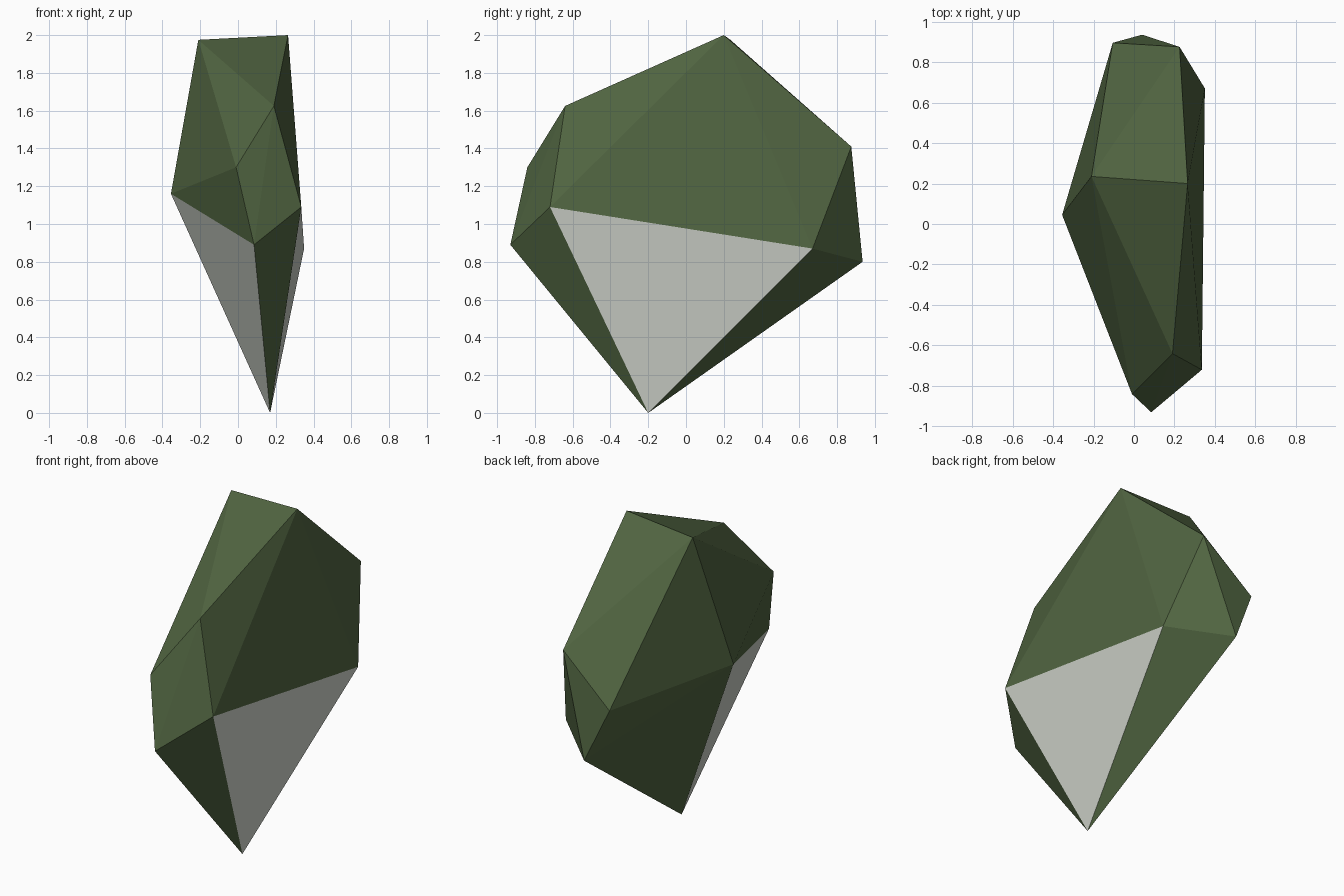
import bpy, bmesh

if "Cube" in bpy.data.objects:
    bpy.data.objects.remove(bpy.data.objects["Cube"])


def material(name, rgb):
    m = bpy.data.materials.new(name)
    m.diffuse_color = (*rgb, 1.0)
    m.use_nodes = True
    m.node_tree.nodes["Principled BSDF"].inputs["Base Color"].default_value = m.diffuse_color
    return m


# Corner points of the faceted stone
corners = [
    (0.17, -0.20, 0.00),                                                # foot
    (-0.21, 0.235, 1.975), (0.265, 0.20, 2.00),                         # crest
    (0.19, -0.64, 1.625), (-0.01, -0.84, 1.30),                         # front
    (0.335, -0.72, 1.09), (0.085, -0.93, 0.89),
    (-0.355, 0.045, 1.16),                                              # left side
    (0.35, 0.67, 0.87), (0.225, 0.875, 1.41),                           # back
    (-0.105, 0.895, 1.13), (0.04, 0.935, 0.80),
]

# Wrap the corners in a convex shell
bm = bmesh.new()
for c in corners:
    bm.verts.new(c)
bmesh.ops.convex_hull(bm, input=bm.verts[:])
bmesh.ops.recalc_face_normals(bm, faces=bm.faces[:])
bm.normal_update()

# The two side facets that run down to the foot are bare grey stone
for f in bm.faces:
    f.smooth = False
    at_foot = min(v.co.z for v in f.verts) < 0.1
    n = f.normal
    f.material_index = int(at_foot and abs(n.x) > 0.8 and n.y < 0)

mesh = bpy.data.meshes.new("stone")
bm.to_mesh(mesh)
bm.free()
mesh.materials.append(material("moss green", (0.082, 0.130, 0.053)))
mesh.materials.append(material("pale grey", (0.63, 0.66, 0.60)))
stone = bpy.data.objects.new("stone", mesh)
bpy.context.collection.objects.link(stone)
